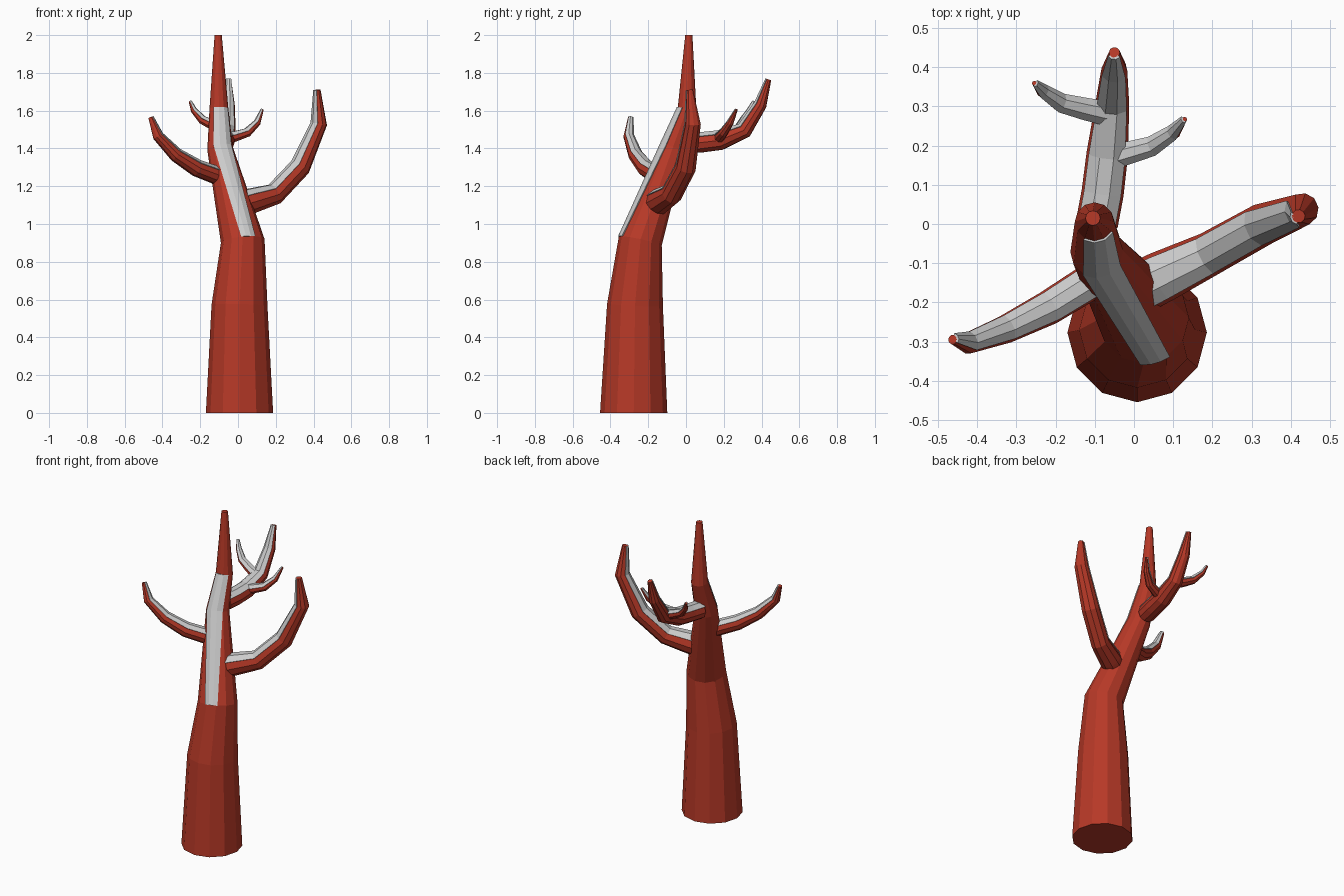
import bpy, bmesh, math
from mathutils import Vector

if "Cube" in bpy.data.objects:
    bpy.data.objects.remove(bpy.data.objects["Cube"])

bark = bpy.data.materials.new("bark_red")
bark.diffuse_color = (0.47, 0.04, 0.02, 1)
bark.use_nodes = True
bark.node_tree.nodes["Principled BSDF"].inputs["Base Color"].default_value = bark.diffuse_color


def frames(path, up, flat_start=False):
    """Centre, side and up axes of every ring, carried along the path."""
    pts = [Vector(p[:3]) for p in path]
    segs = [(b - a).normalized() for a, b in zip(pts, pts[1:])]
    tans = [segs[0]] + [(a + b).normalized() for a, b in zip(segs, segs[1:])] + [segs[-1]]
    if flat_start:
        tans[0] = Vector((0, 0, 1))
    u = Vector(up)
    out = []
    for i, t in enumerate(tans):
        if i:
            u = tans[i - 1].rotation_difference(t) @ u
        u = (u - t * u.dot(t)).normalized()
        out.append((pts[i], u.cross(t), u, path[i][3]))
    return out


def loft(name, rings, mat=None):
    """Skin closed rings of points and cap both ends."""
    bm = bmesh.new()
    vs = [[bm.verts.new(p) for p in r] for r in rings]
    n = len(vs[0])
    for a, b in zip(vs, vs[1:]):
        for i in range(n):
            j = (i + 1) % n
            bm.faces.new((a[i], a[j], b[j], b[i]))
    bm.faces.new(vs[0][::-1])
    bm.faces.new(vs[-1])
    bmesh.ops.recalc_face_normals(bm, faces=bm.faces)
    me = bpy.data.meshes.new(name)
    bm.to_mesh(me)
    bm.free()
    if mat:
        me.materials.append(mat)
    ob = bpy.data.objects.new(name, me)
    bpy.context.collection.objects.link(ob)


def at(frame, ang, r):
    c, s, u, _ = frame
    return c + r * (math.cos(ang) * u + math.sin(ang) * s)


def limb(name, path, sides, up=(0, 0, 1), snow_from=0, snow_to=None, spread=None, flat=False):
    fr = frames(path, up, flat)
    step = 2 * math.pi / sides
    loft(name, [[at(f, (k + .5) * step, f[3]) for k in range(sides)] for f in fr], bark)
    # snow strip: three facets wide, just proud of the bark
    part = fr[snow_from:snow_to]
    spread = spread or [1] * len(part)
    rings = []
    for f, w in zip(part, spread):
        angs = [k * step * w for k in (-1.5, -.5, .5, 1.5)]
        rings.append([at(f, a, f[3] + .005) for a in angs] +
                     [at(f, a, f[3] * .85) for a in reversed(angs)])
    loft(name + "_snow", rings)


# Trunk, with snow on the leaning upper part
limb("trunk", [(.008, -.277, 0, .178), (.008, -.27, .57, .148), (.025, -.242, .91, .116),
               (-.095, -.07, 1.4, .068), (-.101, .006, 1.61, .05), (-.105, .015, 2.0, .019)],
     12, up=(.26, -.966, 0), snow_from=2, snow_to=5, spread=[.42, .95, 1], flat=True)

# Main branches
limb("right_branch", [(.0, -.17, 1.1, .068), (.07, -.135, 1.12, .066), (.195, -.075, 1.157, .056),
                      (.33, 0, 1.3, .054), (.43, .037, 1.53, .042), (.42, .02, 1.71, .017)], 10)
limb("left_branch", [(-.05, -.11, 1.235, .05), (-.1, -.14, 1.25, .047), (-.22, -.215, 1.295, .044),
                     (-.33, -.27, 1.365, .036), (-.425, -.305, 1.465, .027),
                     (-.463, -.295, 1.565, .012)], 10)
limb("back_branch", [(-.095, 0, 1.425, .054), (-.08, .08, 1.43, .054), (-.068, .18, 1.442, .053),
                     (-.055, .31, 1.495, .043), (-.05, .395, 1.63, .033),
                     (-.05, .438, 1.765, .014)], 10)

# Twigs on the back branch
limb("left_twig", [(-.06, .28, 1.49, .03), (-.13, .295, 1.52, .026), (-.19, .31, 1.55, .022),
                   (-.235, .34, 1.6, .015), (-.255, .36, 1.648, .006)], 8)
limb("right_twig", [(-.06, .17, 1.455, .029), (-.02, .18, 1.46, .027), (.05, .2, 1.483, .023),
                    (.103, .235, 1.535, .017), (.13, .268, 1.605, .006)], 8)
